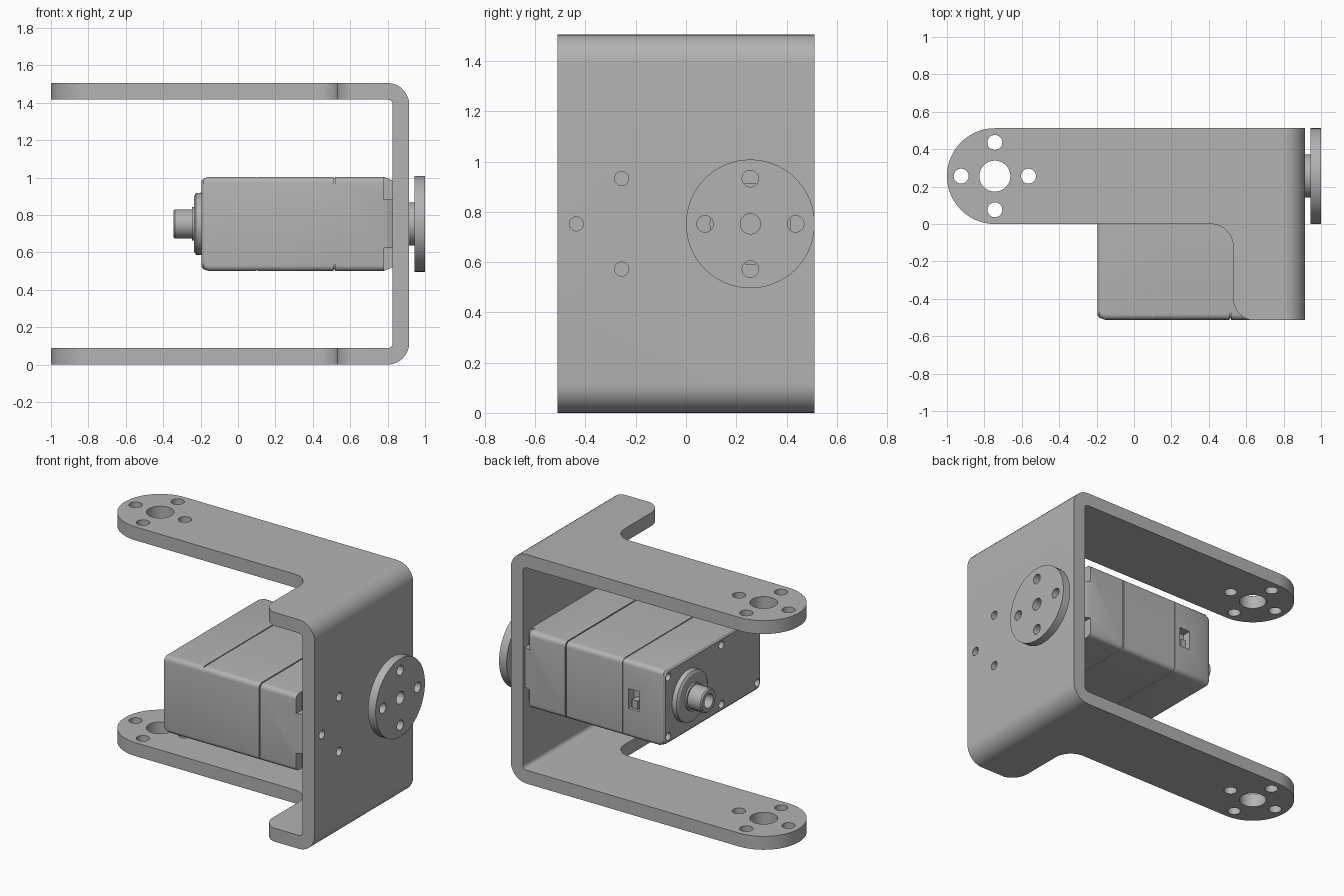
import bpy, bmesh, math
from mathutils import Vector

cube = bpy.data.objects.get("Cube")
if cube:
    bpy.data.objects.remove(cube, do_unlink=True)

grey = bpy.data.materials.new("plain grey")
grey.use_nodes = True
GREY = (0.45, 0.45, 0.45, 1)
grey.diffuse_color = GREY
grey.node_tree.nodes["Principled BSDF"].inputs["Base Color"].default_value = GREY

AY, AZ = 0.256, 0.752      # output axis, parallel to x
HALF = 0.512               # half depth of bracket and motor


def loft(name, rings):
    """Skin equal-length rings of points and cap both ends."""
    bm = bmesh.new()
    rows = [[bm.verts.new(p) for p in ring] for ring in rings]
    n = len(rows[0])
    for a, b in zip(rows, rows[1:]):
        for i in range(n):
            j = (i + 1) % n
            bm.faces.new((a[i], a[j], b[j], b[i]))
    bm.faces.new(rows[0])
    bm.faces.new(rows[-1])
    bmesh.ops.recalc_face_normals(bm, faces=bm.faces[:])
    mesh = bpy.data.meshes.new(name)
    bm.to_mesh(mesh)
    bm.free()
    mesh.materials.append(grey)
    ob = bpy.data.objects.new(name, mesh)
    bpy.context.collection.objects.link(ob)
    return ob


def arc(cx, cy, r, start, end, steps=10):
    return [(cx + r * math.cos(math.radians(start + (end - start) * i / steps)),
             cy + r * math.sin(math.radians(start + (end - start) * i / steps)))
            for i in range(steps + 1)]


def lathe(name, profile, y=AY, z=AZ, steps=48):
    """Turn (x, radius) points about an axis parallel to x."""
    return loft(name, [[(x, py, pz) for py, pz in arc(y, z, r, 0, 360, steps)[:-1]]
                       for x, r in profile])


def upright(x, y, r, steps=32):
    pts = arc(x, y, r, 0, 360, steps)[:-1]
    return loft("cutter", [[(px, py, z) for px, py in pts] for z in (-0.2, 1.7)])


def box(name, lo, hi):
    (x0, y0, z0), (x1, y1, z1) = lo, hi
    return loft(name, [[(x0, y0, z), (x1, y0, z), (x1, y1, z), (x0, y1, z)]
                       for z in (z0, z1)])


def boolean(ob, cutter, operation="DIFFERENCE"):
    cutter.hide_render = True
    mod = ob.modifiers.new("cut", "BOOLEAN")
    mod.operation, mod.solver, mod.object = operation, "EXACT", cutter
    bpy.context.view_layer.objects.active = ob
    bpy.ops.object.modifier_apply(modifier=mod.name)
    bpy.data.objects.remove(cutter, do_unlink=True)


def finish(ob):
    bpy.ops.object.select_all(action="DESELECT")
    ob.select_set(True)
    bpy.context.view_layer.objects.active = ob
    bpy.ops.object.shade_smooth_by_angle(angle=math.radians(28))


# Bent sheet bracket: U section, trimmed to the arm outline
XO, TOP, T, RO, RI = 0.915, 1.505, 0.088, 0.115, 0.027
section = [(-1.1, 0)] + arc(XO - RO, RO, RO, -90, 0) + arc(XO - RO, TOP - RO, RO, 0, 90)
section += [(-1.1, TOP), (-1.1, TOP - T)]
section += arc(XO - T - RI, TOP - T - RI, RI, 90, 0, 6)
section += arc(XO - T - RI, T + RI, RI, 0, -90, 6) + [(-1.1, T)]
bracket = loft("bracket", [[(x, y, z) for x, z in section] for y in (-HALF, HALF)])
outline = arc(AY - 1, AY, AY, 90, 270, 32) + arc(0.41, -0.12, 0.12, 90, 0)
outline += arc(0.65, -HALF + 0.115, 0.12, 180, 270)
outline += [(1.2, -HALF - 0.005), (1.2, HALF)]
boolean(bracket, loft("trim", [[(x, y, z) for x, y in outline] for z in (-0.1, 1.6)]),
        "INTERSECT")

# Pivot holes in both arms
boolean(bracket, upright(AY - 1, AY, 0.083, 40))
for dx, dy in ((1, 0), (-1, 0), (0, 1), (0, -1)):
    boolean(bracket, upright(AY - 1 + 0.18 * dx, AY + 0.18 * dy, 0.04))

# Web holes: horn clearance and three screw holes
boolean(bracket, lathe("cutter", [(0.78, 0.16), (1, 0.16)]))
for y, z in ((-AY, AZ + 0.18), (-AY, AZ - 0.18), (-AY - 0.18, AZ)):
    boolean(bracket, lathe("cutter", [(0.7, 0.028), (1, 0.028)], y, z, 24))
finish(bracket)


def body_ring(x, inset, r=0.03):
    hy, hz = HALF - inset, 0.252 - inset
    pts = []
    for sy, sz, a in ((1, 1, 0), (-1, 1, 90), (-1, -1, 180), (1, -1, 270)):
        pts += arc(sy * (hy - r), AZ + sz * (hz - r), r, a, a + 90, 5)
    return [(x, y, z) for y, z in pts]


# Motor case: rounded box with chamfered ends and a seam
case = loft("motor_case", [body_ring(x, i) for x, i in (
    (-0.195, 0.022), (-0.185, 0.01), (-0.155, 0), (0.511, 0), (0.511, 0.008),
    (0.519, 0.008), (0.519, 0), (0.78, 0), (0.826, 0.02))])

# Rear corner notches
for sy in (-1, 1):
    for sz in (-1, 1):
        ys, zs = sorted((sy * 0.45, sy * 0.6)), sorted((AZ + sz * 0.13, AZ + sz * 0.4))
        boolean(case, box("cutter", (0.78, ys[0], zs[0]), (0.9, ys[1], zs[1])))

# Second seam, on the top, bottom and back
for lo, hi in (((-0.6, 0.998), (0.6, 1.1)), ((-0.6, 0.4), (0.6, 0.506)),
               ((HALF - 0.006, 0.4), (0.6, 1.1))):
    boolean(case, box("cutter", (0.098, *lo), (0.104, *hi)))

# Screw holes in the shaft end
for y in (0.462, -0.09, -0.462):
    for dz in (-0.195, 0.195):
        boolean(case, lathe("cutter", [(-0.3, 0.025), (-0.13, 0.025)], y, AZ + dz, 20))

# Cable socket in the back
boolean(case, box("cutter", (-0.02, HALF - 0.06, AZ - 0.06), (0.06, 0.6, AZ + 0.07)))
finish(case)
tab = box("cable_socket_tab", (0, HALF - 0.07, AZ - 0.055), (0.04, HALF - 0.01, AZ))

# Output shaft with collar and hollow tip
shaft = lathe("output_shaft", [
    (-0.26, 0.046), (-0.345, 0.046), (-0.345, 0.07), (-0.337, 0.078), (-0.245, 0.078),
    (-0.245, 0.09), (-0.234, 0.09), (-0.234, 0.15), (-0.225, 0.165), (-0.18, 0.168)])
finish(shaft)

# Round horn with hub and screw holes
horn = lathe("horn", [(0.9, 0.04), (1, 0.04), (1, AY), (0.945, AY),
                      (0.945, 0.115), (0.82, 0.115)], steps=64)
for dy, dz in ((1, 0), (-1, 0), (0, 1), (0, -1)):
    boolean(horn, lathe("cutter", [(0.93, 0.033), (1.1, 0.033)],
                        AY + 0.18 * dy, AZ + 0.18 * dz, 24))
finish(horn)
